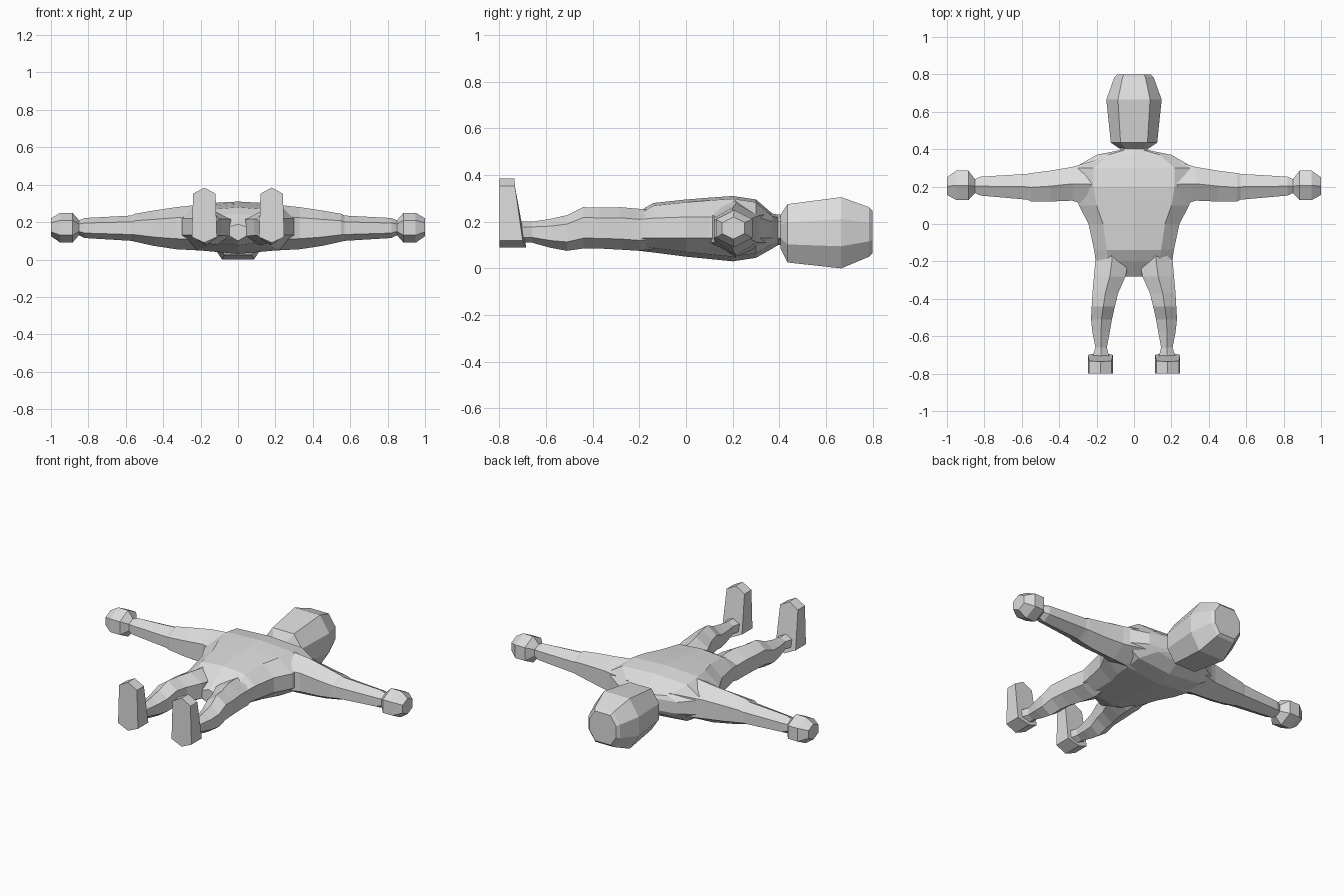
import bpy
import bmesh

grey = bpy.data.materials.new("light grey")
grey.diffuse_color = (0.72, 0.72, 0.72, 1)


def loft(name, rings):
    """Skin closed rings of points one after another and cap both ends."""
    bm = bmesh.new()
    loops = [[bm.verts.new(p) for p in ring] for ring in rings]
    for a, b in zip(loops, loops[1:]):
        n = len(a)
        for i in range(n):
            j = (i + 1) % n
            bm.faces.new((a[i], a[j], b[j], b[i]))
    bm.faces.new(loops[0])
    bm.faces.new(loops[-1])
    bmesh.ops.recalc_face_normals(bm, faces=bm.faces)
    mesh = bpy.data.meshes.new(name)
    bm.to_mesh(mesh)
    bm.free()
    mesh.materials.append(grey)
    obj = bpy.data.objects.new(name, mesh)
    bpy.context.collection.objects.link(obj)
    return obj


def hexagon(a0, a1, z0, z1):
    """Hexagon with points at top and bottom, as (across, z) pairs."""
    m, q = (a0 + a1) / 2, (z1 - z0) / 4
    return [(m, z1), (a1, z1 - q), (a1, z0 + q),
            (m, z0), (a0, z0 + q), (a0, z1 - q)]


def torso_ring(y, w, zb, lo, hi, zt):
    """Flat ten-sided body section."""
    half = [(0, zt), (0.68 * w, zt - 0.012), (w, hi), (w, lo),
            (0.68 * w, zb + 0.02), (0, zb)]
    pts = half + [(-x, z) for x, z in half[-2:0:-1]]
    return [(x, y, z) for x, z in pts]


def head_ring(y, w, zb, zt):
    """Eight-sided head section."""
    k, m = 0.58 * w, (zb + zt) / 2
    q = (zt - zb) * 0.19
    pts = [(k, zt), (w, m + q), (w, m - q), (k, zb),
           (-k, zb), (-w, m - q), (-w, m + q), (-k, zt)]
    return [(x, y, z) for x, z in pts]


# Torso and neck: y, half width, bottom, side low, side high, top
body = loft("body", [torso_ring(*r) for r in (
    (-0.28, 0.05, 0.10, 0.13, 0.17, 0.19),
    (-0.20, 0.205, 0.075, 0.13, 0.21, 0.245),
    (-0.14, 0.213, 0.068, 0.13, 0.215, 0.28),
    (0.0, 0.243, 0.05, 0.13, 0.22, 0.295),
    (0.10, 0.295, 0.04, 0.13, 0.22, 0.303),
    (0.20, 0.32, 0.03, 0.13, 0.22, 0.31),
    (0.30, 0.32, 0.045, 0.13, 0.22, 0.295),
    (0.37, 0.20, 0.085, 0.13, 0.20, 0.235),
    (0.395, 0.075, 0.10, 0.13, 0.20, 0.23),
    (0.43, 0.07, 0.10, 0.13, 0.20, 0.23))])

# Arm and hand sections: x, y range, z range
arm = ((0.14, 0.06, 0.36, 0.045, 0.30), (0.33, 0.125, 0.305, 0.055, 0.28),
       (0.45, 0.12, 0.285, 0.073, 0.262), (0.55, 0.12, 0.272, 0.095, 0.245),
       (0.57, 0.13, 0.268, 0.10, 0.235), (0.82, 0.152, 0.253, 0.115, 0.222),
       (0.85, 0.165, 0.24, 0.13, 0.21), (0.885, 0.128, 0.285, 0.09, 0.25),
       (0.95, 0.128, 0.285, 0.09, 0.25), (1.0, 0.155, 0.25, 0.125, 0.22))

# Leg sections: y, x range, z range
leg = ((-0.12, 0.05, 0.19, 0.085, 0.25), (-0.20, 0.03, 0.207, 0.075, 0.255),
       (-0.28, 0.045, 0.214, 0.08, 0.262), (-0.37, 0.085, 0.222, 0.085, 0.26),
       (-0.44, 0.102, 0.226, 0.085, 0.262), (-0.51, 0.118, 0.23, 0.075, 0.228),
       (-0.58, 0.13, 0.222, 0.088, 0.212), (-0.66, 0.145, 0.206, 0.11, 0.20),
       (-0.72, 0.13, 0.225, 0.11, 0.20))

# Upturned foot: sole outline, and the instep leaning back towards the ankle
sole = [(0.18, 0.385), (0.24, 0.352), (0.247, 0.12),
        (0.18, 0.09), (0.113, 0.12), (0.12, 0.352)]
instep_y = (-0.735, -0.733, -0.70, -0.685, -0.70, -0.733)

limbs = []
for s, side in ((1, "right"), (-1, "left")):
    limbs.append(loft(side + "_arm", [
        [(s * x, y, z) for y, z in hexagon(*r)] for x, *r in arm]))
    limbs.append(loft(side + "_leg", [
        [(s * x, y, z) for x, z in hexagon(*r)] for y, *r in leg]))
    loft(side + "_foot", [
        [(s * x, -0.80, z) for x, z in sole],
        [(s * x, y, z) for (x, z), y in zip(sole, instep_y)]])

# Merge the limbs into the torso
bpy.context.view_layer.objects.active = body
for limb in limbs:
    mod = body.modifiers.new("merge", "BOOLEAN")
    mod.operation = "UNION"
    mod.solver = "EXACT"
    mod.object = limb
    bpy.ops.object.modifier_apply(modifier=mod.name)
    bpy.data.objects.remove(limb)

# Head
loft("head", [head_ring(*r) for r in (
    (0.405, 0.08, 0.085, 0.23), (0.435, 0.124, 0.025, 0.275),
    (0.665, 0.148, 0.0, 0.305), (0.785, 0.105, 0.05, 0.262),
    (0.80, 0.09, 0.065, 0.245))])
